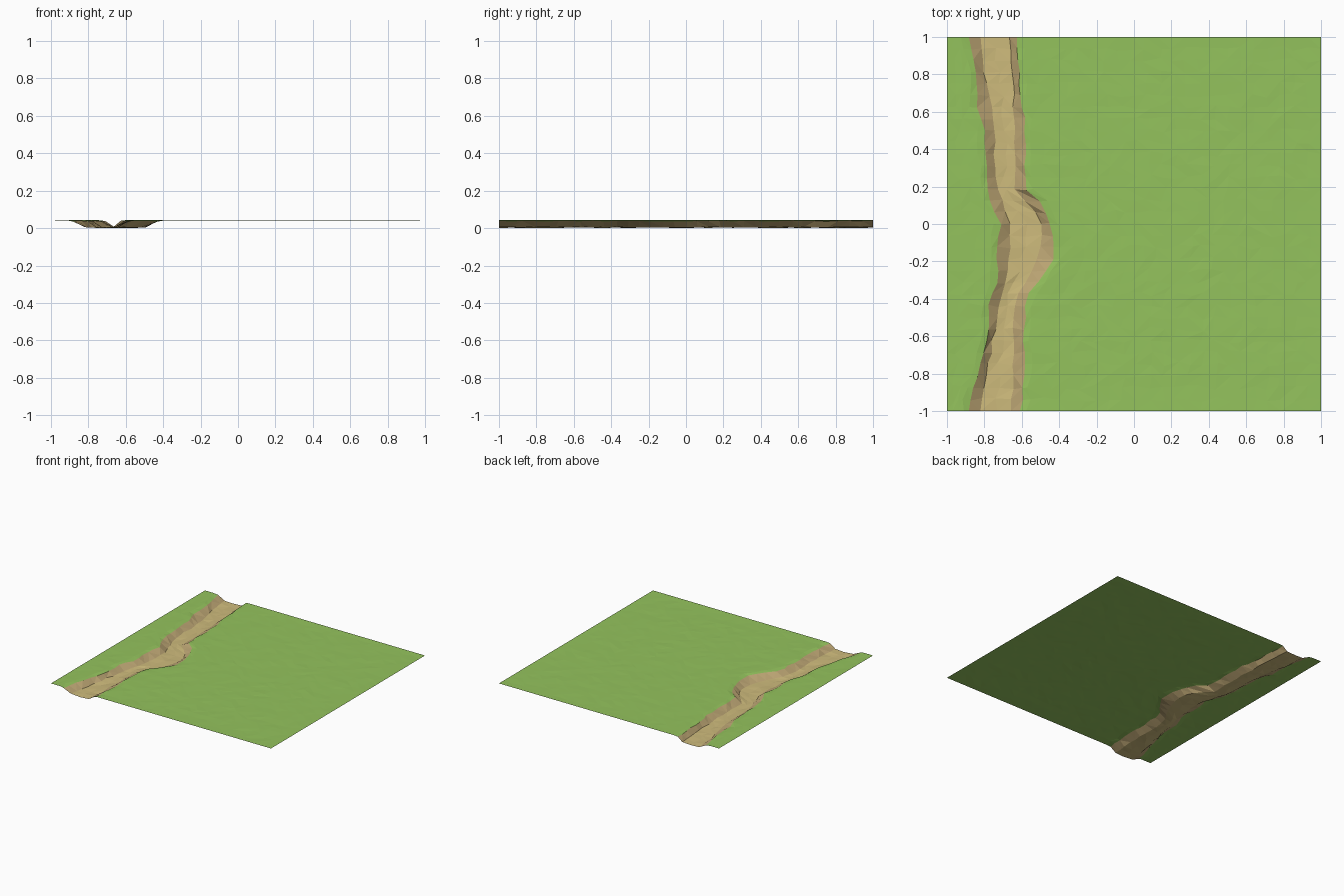
import bpy, bmesh, random

if "Cube" in bpy.data.objects:
    bpy.data.objects.remove(bpy.data.objects["Cube"])

random.seed(4)
TOP = 0.043          # height of the grass


def material(name, rgb):
    lin = [(c / 255 / 12.92 if c < 11 else ((c / 255 + 0.055) / 1.055) ** 2.4) for c in rgb]
    m = bpy.data.materials.new(name)
    m.diffuse_color = (*lin, 1)
    m.use_nodes = True
    m.node_tree.nodes["Principled BSDF"].inputs["Base Color"].default_value = m.diffuse_color
    return m


grass = material("grass_green", (148, 195, 93))
floor = material("path_sand", (206, 187, 124))
bank = material("bank_earth", (190, 167, 117))

# outlines of the sunken path seen from above: (y, x)
left_lip = [(-1, -.88), (-.9, -.865), (-.8, -.835), (-.7, -.81), (-.6, -.78), (-.42, -.775),
            (-.3, -.73), (-.1, -.73), (0, -.71), (.1, -.76), (.2, -.785), (.5, -.80),
            (.6, -.835), (.75, -.835), (.88, -.865), (1, -.88)]
left_foot = [(-1, -.815), (-.8, -.785), (-.6, -.75), (-.4, -.715), (-.2, -.67), (0, -.66),
             (.1, -.70), (.2, -.735), (.6, -.755), (.8, -.795), (1, -.815)]
right_foot = [(-1, -.655), (-.6, -.645), (-.4, -.63), (-.2, -.52), (-.1, -.485), (0, -.50),
              (.1, -.55), (.18, -.63), (.6, -.64), (1, -.66)]
right_lip = [(-1, -.605), (-.8, -.59), (-.4, -.58), (-.28, -.49), (-.18, -.425), (-.05, -.44),
             (.05, -.46), (.12, -.50), (.19, -.585), (.55, -.58), (.7, -.615), (1, -.62)]


def follow(line, y):
    for (y0, x0), (y1, x1) in zip(line, line[1:]):
        if y <= y1 + 1e-9:
            return x0 + (x1 - x0) * (y - y0) / (y1 - y0)
    return line[-1][1]


def jitter(a):
    return random.uniform(-a, a)


ROWS, LEFT, RIGHT = 32, 3, 22
FIRST = LEFT + 1     # column of the left lip
bm = bmesh.new()
grid = []
for r in range(ROWS + 1):
    y = -1 + 2 * r / ROWS
    ll = follow(left_lip, y) + jitter(.006)
    lf = follow(left_foot, y) + jitter(.008)
    rf = follow(right_foot, y) + jitter(.008)
    rl = follow(right_lip, y) + jitter(.008)
    ls, rs = ll - random.uniform(.025, .045), rl + random.uniform(.025, .045)
    # grass left, path section, grass right
    pts = [(-1 + (ls + 1) * i / LEFT, TOP) for i in range(LEFT)]
    pts += [(ls, TOP), (ll, TOP - random.uniform(.003, .008)), (lf, random.uniform(.003, .009)),
            ((lf + rf) / 2 + jitter(.015), random.uniform(0, .004)),
            (rf, random.uniform(.003, .009)), (rl, TOP - random.uniform(.003, .008))]
    pts += [(rs + (1 - rs) * i / RIGHT, TOP) for i in range(RIGHT + 1)]
    row = []
    for i, (x, z) in enumerate(pts):
        dx = dy = dz = 0
        if 0 < i < len(pts) - 1 and 0 < r < ROWS:
            if z == TOP:         # grass dips slightly, never above its border
                far = i < FIRST - 1 or i > FIRST + 5
                dx, dy = (jitter(.014), jitter(.014)) if far else (0, 0)
                dz = -random.uniform(0, .0018)
            else:
                dy = jitter(.008)
        row.append(bm.verts.new((x + dx, y + dy, z + dz)))
    grid.append(row)

# triangles, coloured by their strip across the section
strip = {FIRST: 2, FIRST + 1: 1, FIRST + 2: 1, FIRST + 3: 2}
for a, b in zip(grid, grid[1:]):
    for i in range(len(a) - 1):
        q = (a[i], a[i + 1], b[i + 1], b[i])
        k = random.randint(0, 1)
        for tri in ((q[k], q[k + 1], q[k + 2]), (q[k], q[k + 2], q[(k + 3) % 4])):
            bm.faces.new(tri).material_index = strip.get(i, 0)

low = min(v.co.z for v in bm.verts)
for v in bm.verts:
    v.co.z -= low
me = bpy.data.meshes.new("meadow_with_sunken_path")
bm.to_mesh(me)
bm.free()
for m in (grass, floor, bank):
    me.materials.append(m)
bpy.context.collection.objects.link(bpy.data.objects.new("meadow_with_sunken_path", me))
